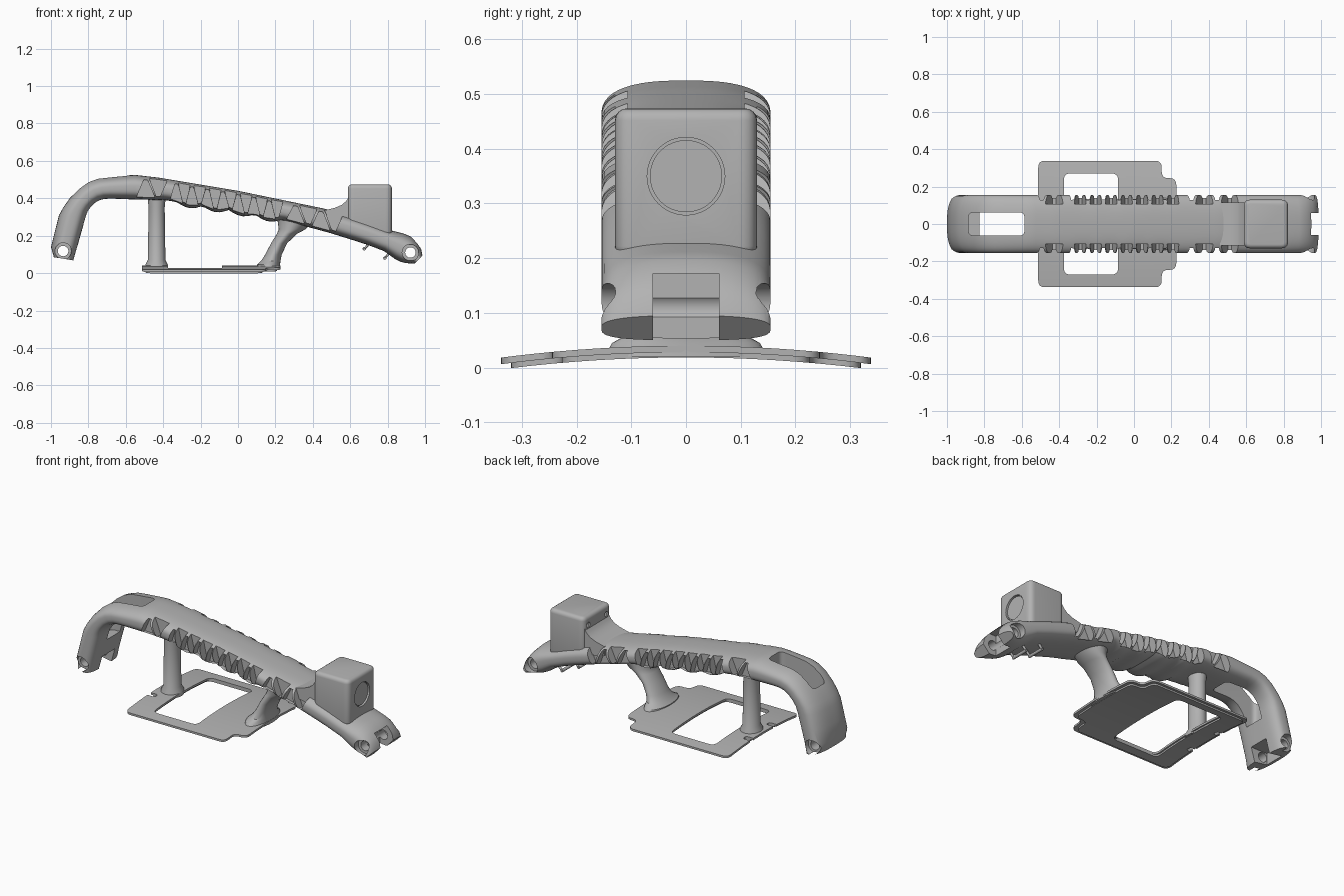
import bpy, bmesh
from math import sin, cos, pi
from mathutils import Vector

if "Cube" in bpy.data.objects:
    bpy.data.objects.remove(bpy.data.objects["Cube"])

metal = bpy.data.materials.new("satin grey")
metal.use_nodes = True
grey = (0.45, 0.45, 0.45, 1)
metal.diffuse_color = grey
metal.node_tree.nodes["Principled BSDF"].inputs["Base Color"].default_value = grey


def finish(name, bm):
    bmesh.ops.recalc_face_normals(bm, faces=bm.faces)
    me = bpy.data.meshes.new(name)
    bm.to_mesh(me)
    bm.free()
    me.materials.append(metal)
    ob = bpy.data.objects.new(name, me)
    bpy.context.collection.objects.link(ob)
    return ob


def select(ob):
    bpy.ops.object.select_all(action='DESELECT')
    ob.select_set(True)
    bpy.context.view_layer.objects.active = ob


def smooth(*obs):
    for ob in obs:
        select(ob)
        bpy.ops.object.shade_smooth_by_angle(angle=0.6)


def apply(ob, kind, **settings):
    mod = ob.modifiers.new(kind, kind)
    for key, value in settings.items():
        setattr(mod, key, value)
    select(ob)
    bpy.ops.object.modifier_apply(modifier=mod.name)


def boolean(ob, cutter, operation='DIFFERENCE'):
    apply(ob, 'BOOLEAN', object=cutter, operation=operation, solver='EXACT')
    bpy.data.objects.remove(cutter)


def add_loft(bm, rings):
    loops = [[bm.verts.new(p) for p in ring] for ring in rings]
    n = len(loops[0])
    for a, b in zip(loops, loops[1:]):
        for i in range(n):
            bm.faces.new((a[i], a[(i + 1) % n], b[(i + 1) % n], b[i]))
    bm.faces.new(loops[0][::-1])
    bm.faces.new(loops[-1])


def add_prism(bm, pts, axis, lo, hi):
    place = {'x': lambda p, h: (h, p[0], p[1]),
             'y': lambda p, h: (p[0], h, p[1]),
             'z': lambda p, h: (p[0], p[1], h)}[axis]
    add_loft(bm, [[place(p, h) for p in pts] for h in (lo, hi)])


def prism(name, pts, axis, lo, hi):
    bm = bmesh.new()
    add_prism(bm, pts, axis, lo, hi)
    return finish(name, bm)


def circle(cx, cy, rx, ry=None, n=32):
    ry = ry or rx
    return [(cx + rx * cos(2 * pi * i / n), cy + ry * sin(2 * pi * i / n)) for i in range(n)]


def rounded(pts, r, seg=6):
    out = []
    for i, p in enumerate(pts):
        p = Vector(p)
        a = p + (Vector(pts[i - 1]) - p).normalized() * r
        b = p + (Vector(pts[(i + 1) % len(pts)]) - p).normalized() * r
        for k in range(seg + 1):
            t = k / seg
            out.append(tuple(a * (1 - t) ** 2 + p * 2 * t * (1 - t) + b * t ** 2))
    return out


def rect(x0, x1, y0, y1):
    return [(x0, y0), (x1, y0), (x1, y1), (x0, y1)]


# Heights of the straight grip, top and scalloped underside
def lerp(table, x):
    for (x0, z0), (x1, z1) in zip(table, table[1:]):
        if x <= x1:
            return z0 + (z1 - z0) * (x - x0) / (x1 - x0)
    return table[-1][1]


def top(x):
    return lerp([(-.6, .522), (-.55, .525), (-.42, .51), (0, .44), (.46, .345), (.65, .29)], x)


def bottom(x):
    z = lerp([(-.6, .395), (-.39, .39), (.06, .32), (.25, .28), (.49, .215), (.65, .165)], x)
    return z - (.022 * abs(sin((x + .33) / .56 * 4 * pi)) if -.33 < x < .23 else 0)


# Main bar: outer and inner edge points, swept with a rounded section
edges = [((-.985, .085), (-.88, .068)), ((-1, .14), (-.862, .13)), ((-.98, .22), (-.84, .21)),
         ((-.957, .31), (-.815, .295)), ((-.935, .35), (-.803, .33)), ((-.9, .4), (-.787, .352)),
         ((-.85, .452), (-.765, .375)), ((-.8, .488), (-.738, .39)), ((-.75, .506), (-.71, .396)),
         ((-.69, .513), (-.68, .397))]
edges += [((x, top(x)), (x, bottom(x))) for x in [-.6 + .025 * i for i in range(50)]]
edges += [((.7, .272), (.69, .152)), ((.82, .228), (.78, .118)), ((.885, .212), (.84, .075)),
          ((.925, .195), (.87, .06)), ((.96, .16), (.905, .052)), ((.98, .13), (.93, .05)),
          ((.987, .095), (.945, .05))]


def section(outer, inner, half=.155, n=48):
    o, i = Vector((outer[0], 0, outer[1])), Vector((inner[0], 0, inner[1]))
    mid, up = (o + i) / 2, (o - i) / 2
    ring = []
    for k in range(n):
        c, s = cos(2 * pi * (k + .5) / n), sin(2 * pi * (k + .5) / n)
        power = 2 / (2.6 if s > 0 else 3.2)
        y = half * abs(c) ** power * (1 if c > 0 else -1)
        ring.append(mid + up * abs(s) ** power * (1 if s > 0 else -1) + Vector((0, y, 0)))
    return ring


bm = bmesh.new()
add_loft(bm, [section(o, i) for o, i in edges])
bar = finish("grip_bar", bm)

# Zigzag truss pockets on both flanks
bm = bmesh.new()
for start, end, count, narrow, gap in ((-.56, -.36, 2, .01, .018), (-.37, .25, 14, .008, .009),
                                       (.24, .58, 4, .01, .02)):
    step = (end - start) / (count + 1)
    for c in range(count):
        x = start + step * (c + 1)
        wide = step - gap
        lo, hi = (narrow, wide) if c % 2 else (wide, narrow)
        f_lo, f_hi = (.16, .94) if c % 2 else (.1, .84)
        pts = []
        for dx, f in ((-lo, f_lo), (lo, f_lo), (hi, f_hi), (-hi, f_hi)):
            px = x + dx
            pts.append((px, bottom(px) + (top(px) - bottom(px)) * f))
        for side in (-1, 1):
            add_prism(bm, pts, 'y', *sorted((side * .107, side * .2)))
boolean(bar, finish("pocket_cutter", bm))

# Long slot through the arch, fork at each end
slot = rounded(rect(-.885, -.585, -.062, .062), .03)
boolean(bar, prism("slot_cutter", slot, 'z', .26, .7))
boolean(bar, prism("fork_cutter", rect(.9, 1.1, -.06, .06), 'z', -.1, .172))
boolean(bar, prism("socket_cutter", rect(-.965, -.8, -.06, .06), 'z', -.1, .15))

# Bolt holes with counterbores
for cx, cz in ((-.935, .118), (.922, .11)):
    boolean(bar, prism("bolt_cutter", circle(cx, cz, .028), 'y', -.3, .3))
    for side in (-1, 1):
        boolean(bar, prism("bore_cutter", circle(cx, cz, .044), 'y',
                           *sorted((side * .115, side * .3))))

# Housing block with a round recess and two screw holes
block = prism("housing", rounded(rect(.587, .823, -.13, .13), .035), 'z', .2, .474)
apply(block, 'BEVEL', width=.022, segments=4, limit_method='ANGLE', angle_limit=1)
boolean(block, prism("lens_cutter", circle(0, .35, .071, n=48), 'x', .808, .9))
for y in (-.085, .085):
    boolean(block, prism("screw_cutter", circle(y, .42, .016, n=16), 'x', .5, .605))
lens = prism("lens_disc", circle(0, .35, .066, n=48), 'x', .8, .815)
neck = prism("housing_neck", [(.46, .335), (.52, .35), (.555, .365), (.578, .385), (.6, .42),
                              (.6, .25), (.46, .28)], 'y', -.115, .115)

# Bowed base plate in two layers, with window and edge notches


def base_layer(name, inset, crown, thick):
    ys = [-.4 + .04 * i for i in range(21)]
    arc = [(y, crown - .022 * (y / .34) ** 2) for y in ys]
    slab = prism(name, arc + [(y, z - thick) for y, z in reversed(arc)], 'x', -.7, .4)
    half = [(-.512, .338), (.148, .338), (.148, .245), (.226, .245)]
    half = [(x - inset if x > 0 else x + inset, y - inset) for x, y in half]
    outline = rounded(half + [(x, -y) for x, y in reversed(half)], .036)
    boolean(slab, prism("outline_cutter", outline, 'z', -.2, .2), 'INTERSECT')
    window = rounded(rect(-.375 - inset / 2, -.085 + inset / 2, -.27, .27), .035)
    boolean(slab, prism("window_cutter", window, 'z', -.2, .2))
    for y in (-.11, .11):
        notch = rounded(rect(-.6, -.465, y - .016, y + .016), .014)
        boolean(slab, prism("notch_cutter", notch, 'z', -.2, .2))
    return slab


plate = base_layer("base_plate", 0, .04, .012)
pad = base_layer("base_pad", .018, .028, .0095)


# Upright post and flared leaning post
def post(name, rings):
    bm = bmesh.new()
    add_loft(bm, [[(x, y, z) for x, y in circle(cx, 0, rx, ry)] for cx, z, rx, ry in rings])
    return finish(name, bm)


upright = post("upright_post", [(-.435, .02, .062, .07), (-.435, .045, .06, .068),
                                (-.435, .07, .047, .054), (-.435, .35, .043, .05),
                                (-.435, .42, .05, .056)])
leaning = post("leaning_post", [(.163, .02, .064, .15), (.163, .045, .062, .135),
                                (.175, .065, .052, .1), (.19, .1, .044, .085),
                                (.22, .16, .043, .08), (.262, .21, .054, .082),
                                (.29, .235, .072, .088), (.31, .29, .1, .095)])

# Wire clips under the nose
clips = []
for x, z in ((.69, .165), (.8, .115)):
    for y in (-.05, .05):
        bm = bmesh.new()
        add_loft(bm, [[(x + dx + a, y + b, z + dz) for a, b in circle(0, 0, .008, n=12)]
                      for dx, dz in ((.02, .02), (0, -.02), (-.015, -.035))])
        clips.append(finish("clip_leg", bm))
    clips.append(prism("clip_bar", circle(x - .015, z - .035, .009, n=12), 'y', -.055, .055))

smooth(bar, block, lens, neck, plate, pad, upright, leaning, *clips)
